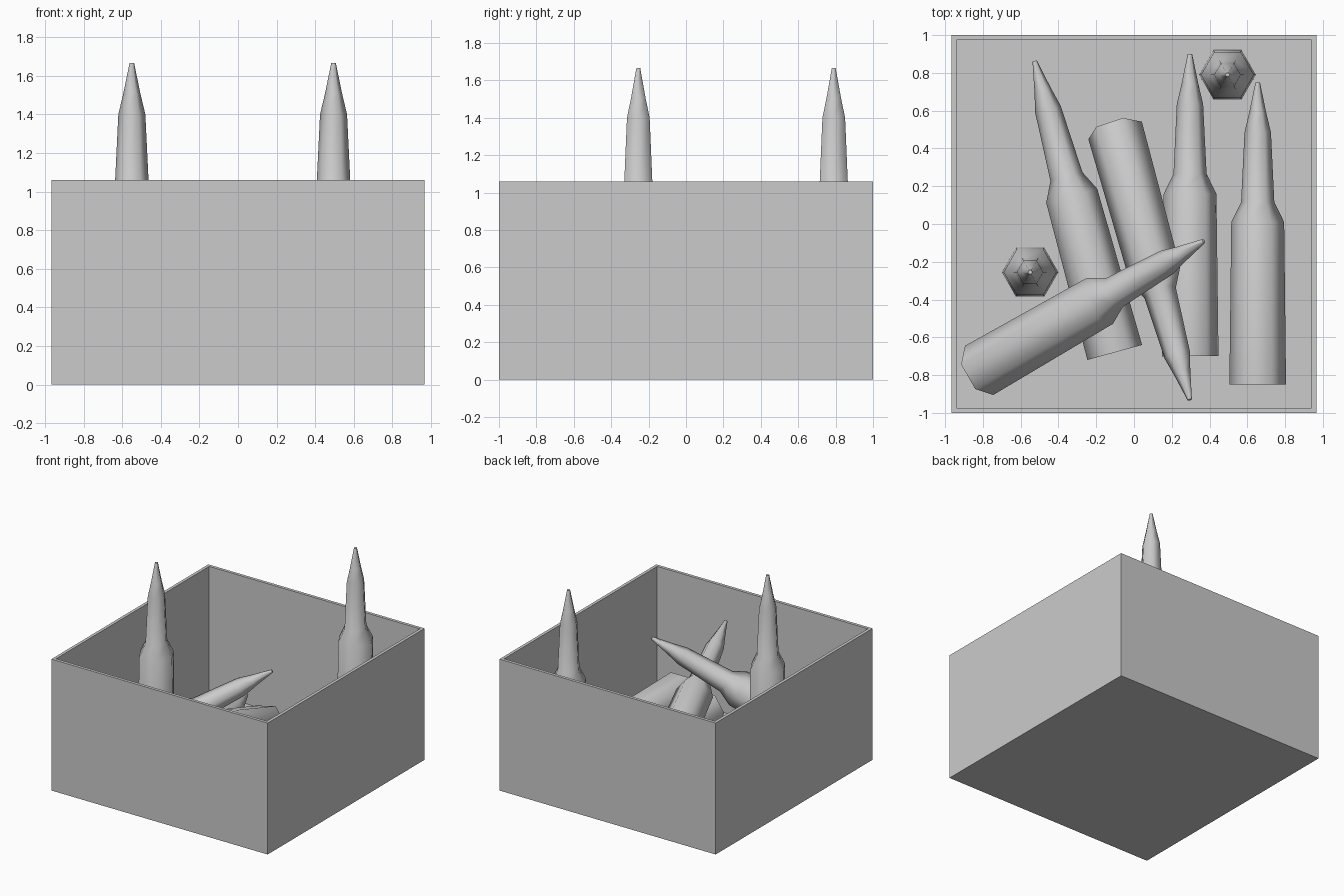
import bpy, bmesh, math
from mathutils import Vector, Matrix

if "Cube" in bpy.data.objects:
    bpy.data.objects.remove(bpy.data.objects["Cube"])

grey = bpy.data.materials.new("plain grey")
grey.diffuse_color = (0.6, 0.6, 0.6, 1)
grey.use_nodes = True
grey.node_tree.nodes["Principled BSDF"].inputs["Base Color"].default_value = grey.diffuse_color


def add_object(name, mesh):
    ob = bpy.data.objects.new(name, mesh)
    bpy.context.collection.objects.link(ob)
    return ob


# Open box: a block whose top is inset and pushed down to the floor
W, D, H, WALL, FLOOR = 1.93, 2.0, 1.06, 0.035, 0.04
bm = bmesh.new()
bmesh.ops.create_cube(bm, size=1, matrix=Matrix.Translation((0, 0, H / 2)) @ Matrix.Diagonal((W, D, H, 1)))
top = max(bm.faces, key=lambda f: f.calc_center_median().z)
bmesh.ops.inset_individual(bm, faces=[top], thickness=WALL)
ext = bmesh.ops.extrude_discrete_faces(bm, faces=[top])
for v in ext["faces"][0].verts:
    v.co.z = FLOOR
bmesh.ops.recalc_face_normals(bm, faces=bm.faces)
box_mesh = bpy.data.meshes.new("box")
bm.to_mesh(box_mesh)
bm.free()
box_mesh.materials.append(grey)
add_object("open_box", box_mesh)

# Cartridge: six-sided lathe of (radius, distance along axis)
LENGTH = 1.6
PROFILE = [(0.15, 0), (0.14, 0.86), (0.088, 0.965), (0.07, 1.335), (0.045, 1.44), (0.012, LENGTH)]
SIDES = 6
bm = bmesh.new()
rings = []
for r, s in PROFILE:
    rings.append([bm.verts.new((r * math.cos(math.tau * i / SIDES), r * math.sin(math.tau * i / SIDES), s))
                  for i in range(SIDES)])
for a, b in zip(rings, rings[1:]):
    for i in range(SIDES):
        j = (i + 1) % SIDES
        bm.faces.new((a[i], a[j], b[j], b[i]))
bm.faces.new(rings[0][::-1])
bm.faces.new(rings[-1])
for f in bm.faces:
    f.smooth = True
cartridge_mesh = bpy.data.meshes.new("cartridge")
bm.to_mesh(cartridge_mesh)
bm.free()
cartridge_mesh.set_sharp_from_angle(angle=math.radians(65))
cartridge_mesh.materials.append(grey)


def cartridge(name, base, tip, roll=0):
    """Place a cartridge with its axis running from base towards tip."""
    base, axis = Vector(base), (Vector(tip) - Vector(base)).normalized()
    side = Vector((0, 0, 1)).cross(axis)
    side = side.normalized() if side.length > 0.01 else Vector((1, 0, 0))
    up = axis.cross(side)
    rot = Matrix((side, up, axis)).transposed().to_4x4()
    ob = add_object(name, cartridge_mesh)
    ob.matrix_world = Matrix.Translation(base) @ rot @ Matrix.Rotation(math.radians(roll), 4, "Z")


# Two standing upright
cartridge("standing_cartridge_front", (-0.55, -0.255, 0.065), (-0.55, -0.255, 1.665))
cartridge("standing_cartridge_back", (0.495, 0.79, 0.065), (0.495, 0.79, 1.665))
# Three lying flat on the floor
cartridge("lying_cartridge_right", (0.655, -0.85, 0.18), (0.655, 0.74, 0.18))
cartridge("lying_cartridge_middle", (0.298, -0.70, 0.18), (0.296, 0.90, 0.18), roll=5)
cartridge("lying_cartridge_left", (-0.102, -0.68, 0.18), (-0.525, 0.86, 0.18))
# Two leaning across the others, tips raised
cartridge("leaning_cartridge_back", (-0.10, 0.495, 0.20), (0.295, -0.93, 0.81), roll=7)
cartridge("leaning_cartridge_front", (-0.82, -0.775, 0.15), (0.37, -0.09, 0.975))
